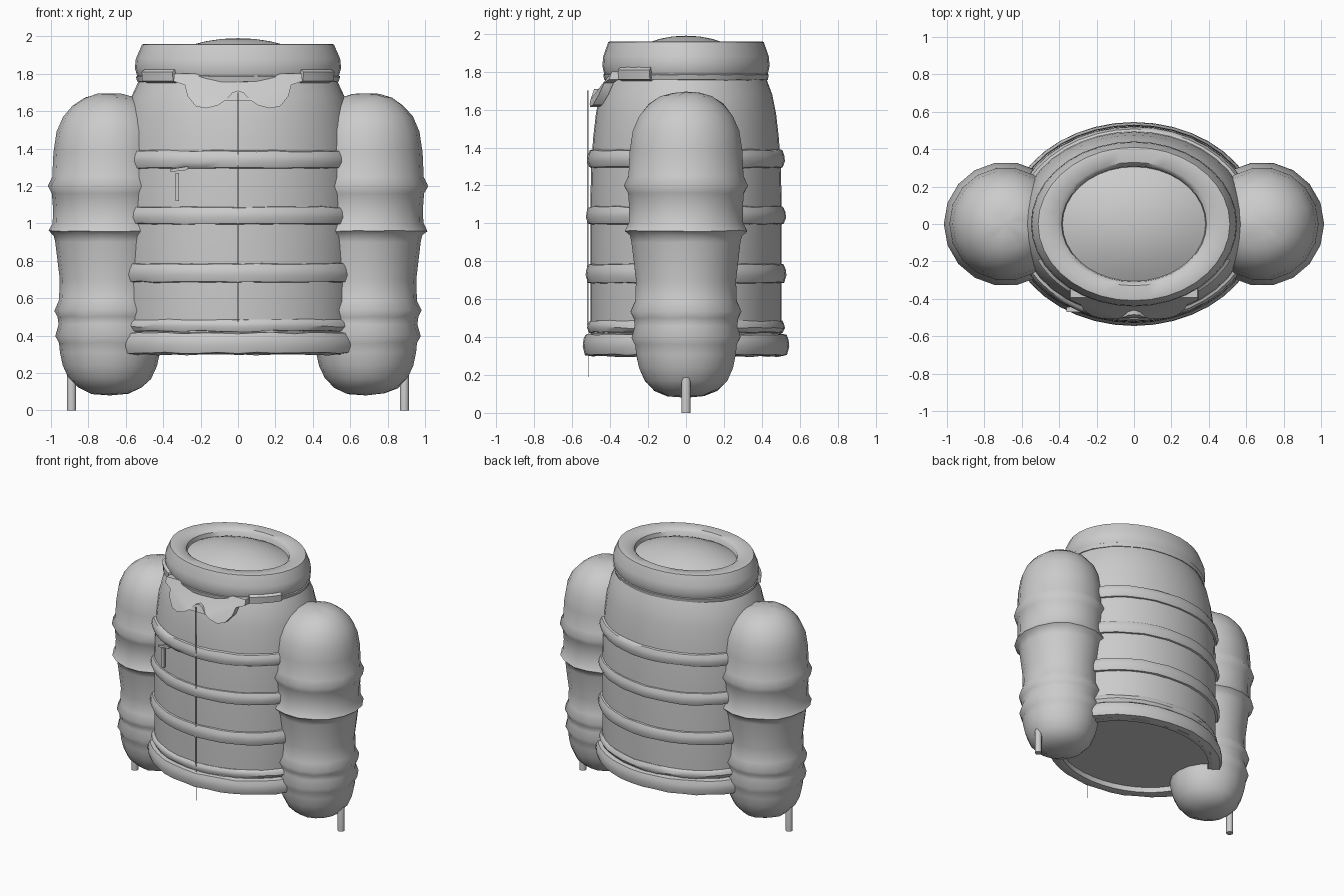
import bpy, bmesh, math, random

random.seed(4)
cube = bpy.data.objects.get("Cube")
if cube:
    bpy.data.objects.remove(cube)

grey = bpy.data.materials.new("plain_grey")
grey.use_nodes = True
COLOUR = (0.6, 0.6, 0.6, 1)
grey.diffuse_color = COLOUR
grey.node_tree.nodes["Principled BSDF"].inputs["Base Color"].default_value = COLOUR


def finish(name, bm, angle=40):
    """Turn a bmesh into a named, shaded object."""
    bmesh.ops.recalc_face_normals(bm, faces=bm.faces)
    mesh = bpy.data.meshes.new(name)
    bm.to_mesh(mesh)
    bm.free()
    mesh.materials.append(grey)
    obj = bpy.data.objects.new(name, mesh)
    bpy.context.collection.objects.link(obj)
    bpy.ops.object.select_all(action='DESELECT')
    obj.select_set(True)
    bpy.context.view_layer.objects.active = obj
    bpy.ops.object.shade_smooth_by_angle(angle=math.radians(angle))
    return obj


def loft(name, profile, sides, stretch=1.0, cx=0.0, jitter=0.0, angle=40):
    """Revolve (radius, z) pairs, stretched along x; zero radius closes to a tip."""
    bm = bmesh.new()
    rings = []
    for r, z in profile:
        if r == 0:
            rings.append([bm.verts.new((cx, 0, z))])
            continue
        ring = []
        for i in range(sides):
            a = math.tau * i / sides
            ring.append(bm.verts.new((cx + r * stretch * math.cos(a), r * math.sin(a),
                                      z + random.uniform(-jitter, jitter))))
        rings.append(ring)
    for lo, hi in zip(rings, rings[1:]):
        for i in range(sides):
            j = (i + 1) % sides
            if len(lo) == 1:
                bm.faces.new((lo[0], hi[j], hi[i]))
            elif len(hi) == 1:
                bm.faces.new((lo[i], lo[j], hi[0]))
            else:
                bm.faces.new((lo[i], lo[j], hi[j], hi[i]))
    return finish(name, bm, angle)


def plate(name, outline, back, thickness):
    """Extrude an (x, z) outline; back(x, z) gives the y of its inner face."""
    bm = bmesh.new()
    inner = [bm.verts.new((x, back(x, z), z)) for x, z in outline]
    outer = [bm.verts.new((x, back(x, z) - thickness, z)) for x, z in outline]
    n = len(outline)
    bm.faces.new(inner)
    bm.faces.new(outer)
    for i in range(n):
        j = (i + 1) % n
        bm.faces.new((inner[i], inner[j], outer[j], outer[i]))
    bmesh.ops.triangulate(bm, faces=bm.faces)
    return finish(name, bm)


STRETCH = 1.25

# Padded body with a shallow recess underneath
loft("body", [(0, .34), (.46, .34), (.46, .30), (.495, .30), (.505, .5), (.505, 1.1),
              (.50, 1.3), (.49, 1.45), (.475, 1.58), (.455, 1.68), (.425, 1.76), (.41, 1.80)],
     40, STRETCH)

# Padded hoops around the body: height, half height, reach
for name, z, h, r in (("hem_hoop", .36, .062, .545), ("hem_band", .455, .035, .522),
                      ("lower_hoop", .735, .055, .53), ("middle_hoop", 1.042, .052, .528),
                      ("upper_hoop", 1.34, .052, .522)):
    base = .485
    loft(name, [(base, z - h), (r - .012, z - h * .85), (r, z - h * .2),
                (r - .004, z + h * .4), (r - .014, z + h * .85), (base, z + h)],
         40, STRETCH, jitter=.004)

# Collar with a rolled lip and a domed lid
loft("collar", [(.40, 1.755), (.418, 1.755), (.432, 1.79), (.441, 1.83), (.437, 1.88),
                (.41, 1.957), (.395, 1.96), (.33, 1.955), (.31, 1.935), (.30, 1.86)],
     36, STRETCH)
loft("collar_band", [(.40, 1.752), (.431, 1.757), (.437, 1.785), (.41, 1.80)], 36, STRETCH,
     jitter=.003)
loft("lid_dome", [(.33, 1.89), (.28, 1.918), (.21, 1.95), (.14, 1.973), (.07, 1.986), (0, 1.99)],
     36, STRETCH)

# Scalloped flap hanging from the collar front
half = [(0, 1.71), (.03, 1.70), (.07, 1.655), (.11, 1.63), (.17, 1.615), (.225, 1.625),
        (.27, 1.68), (.285, 1.74), (.345, 1.76), (.34, 1.80)]
outline = half + [(-x, z) for x, z in reversed(half[1:])]
plate("collar_flap", outline,
      lambda x, z: -.40 - (1.80 - z) * .38 + x * x * .5, .05)

# Tab clasps on either side of the collar
for side, label in ((1, "left"), (-1, "right")):
    bm = bmesh.new()
    cols = []
    for i in range(7):
        a = math.radians(-90 + side * (38 + i * 4.5))
        col = []
        for r, z in ((.425, 1.75), (.452, 1.76), (.455, 1.81), (.43, 1.83)):
            col.append(bm.verts.new((r * STRETCH * math.cos(a), r * math.sin(a), z)))
        cols.append(col)
    for a, b in zip(cols, cols[1:]):
        for k in range(4):
            m = (k + 1) % 4
            bm.faces.new((a[k], a[m], b[m], b[k]))
    bm.faces.new(cols[0])
    bm.faces.new(cols[-1])
    finish(label + "_collar_tab", bm)

# Front seam with loose threads, and a small pocket edge
def strip(name, x0, x1, z0, z1, y, t=.008):
    plate(name, [(x0, z0), (x1, z0), (x1, z1), (x0, z1)], lambda x, z: y, t)

strip("front_seam", -.004, .004, .46, 1.70, -.515)
strip("seam_thread", -.001, .001, .19, .46, -.515, .003)
strip("pocket_side", -.335, -.315, 1.12, 1.27, -.445, .02)
plate("pocket_top", [(-.36, 1.275), (-.27, 1.285), (-.265, 1.305), (-.36, 1.29)],
      lambda x, z: -.445, .025)

# Side pods with gathered ridges, each on a thin peg
pod = [(0, .08), (.10, .09), (.17, .12), (.22, .17), (.252, .24), (.267, .31), (.272, .36),
       (.292, .40), (.274, .46), (.28, .50), (.297, .535), (.272, .59), (.268, .70),
       (.28, .80), (.292, .90), (.30, .935), (.328, .96), (.306, 1.0), (.304, 1.08),
       (.31, 1.16), (.332, 1.20), (.308, 1.25), (.302, 1.38), (.285, 1.49), (.25, 1.57),
       (.20, 1.63), (.14, 1.67), (.07, 1.69), (0, 1.695)]
for side, label in ((1, "left"), (-1, "right")):
    loft(label + "_pod", pod, 18, cx=side * .685, jitter=.004, angle=60)
    loft(label + "_peg", [(0, 0), (.025, 0), (.025, .18), (.02, .205), (0, .22)], 10,
         cx=side * .89)
